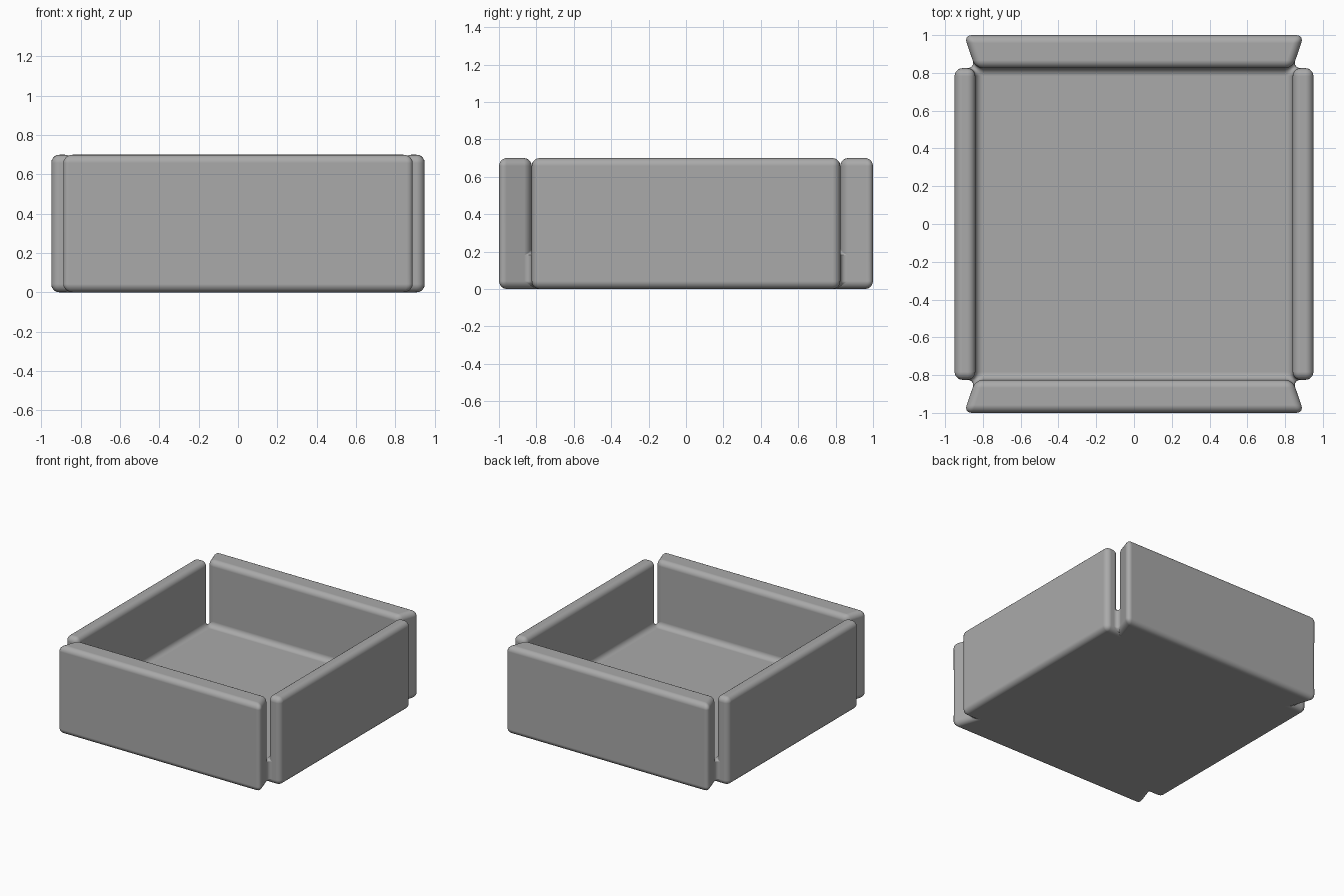
import bpy
import bmesh
import math

default = bpy.data.objects.get("Cube")
if default:
    bpy.data.objects.remove(default, do_unlink=True)

FLOOR_X, FLOOR_Y, FLOOR_Z = 0.84, 0.825, 0.18
SIDE_X = 0.95                # outer face of the left and right walls
END_X, END_Y = 0.90, 1.0     # flared outer corners of the front and back walls
HEIGHT = 0.70

# One flat colour
grey = bpy.data.materials.new("plain grey")
grey.use_nodes = True
colour = (0.40, 0.40, 0.40, 1)
grey.diffuse_color = colour
grey.node_tree.nodes["Principled BSDF"].inputs["Base Color"].default_value = colour

bm = bmesh.new()


def column(xy, heights):
    return [bm.verts.new((xy[0], xy[1], z)) for z in heights]


# Floor slab
signs = [(-1, -1), (1, -1), (1, 1), (-1, 1)]
corners = [column((sx * FLOOR_X, sy * FLOOR_Y), (0, FLOOR_Z)) for sx, sy in signs]
for level in (0, 1):
    bm.faces.new([c[level] for c in corners])

# Walls grown from each floor edge, separate from one another above the floor
for i in range(4):
    j = (i + 1) % 4
    inner, outer = [], []
    for k in (i, j):
        sx, sy = signs[k]
        top = bm.verts.new((sx * FLOOR_X, sy * FLOOR_Y, HEIGHT))
        inner.append(corners[k] + [top])
        foot = (sx * END_X, sy * END_Y) if i % 2 == 0 else (sx * SIDE_X, sy * FLOOR_Y)
        outer.append(column(foot, (0, FLOOR_Z, HEIGHT)))
    (a, b), (c, d) = inner, outer
    for low in (0, 1):
        bm.faces.new((c[low], d[low], d[low + 1], c[low + 1]))
        for p, q in ((a, c), (b, d)):
            bm.faces.new((p[low], q[low], q[low + 1], p[low + 1]))
    bm.faces.new((a[1], b[1], b[2], a[2]))
    for level in (0, 2):
        bm.faces.new((a[level], b[level], d[level], c[level]))

bmesh.ops.recalc_face_normals(bm, faces=bm.faces[:])
mesh = bpy.data.meshes.new("open_tray")
bm.to_mesh(mesh)
bm.free()
mesh.materials.append(grey)
tray = bpy.data.objects.new("open_tray", mesh)
bpy.context.collection.objects.link(tray)
for poly in mesh.polygons:
    poly.use_smooth = True

# Soft rounded edges and filleted inside corners
bevel = tray.modifiers.new("rounded_edges", "BEVEL")
bevel.width = 0.042
bevel.segments = 5
bevel.limit_method = "ANGLE"
bevel.angle_limit = math.radians(30)
bevel.use_clamp_overlap = False
bevel.harden_normals = True
